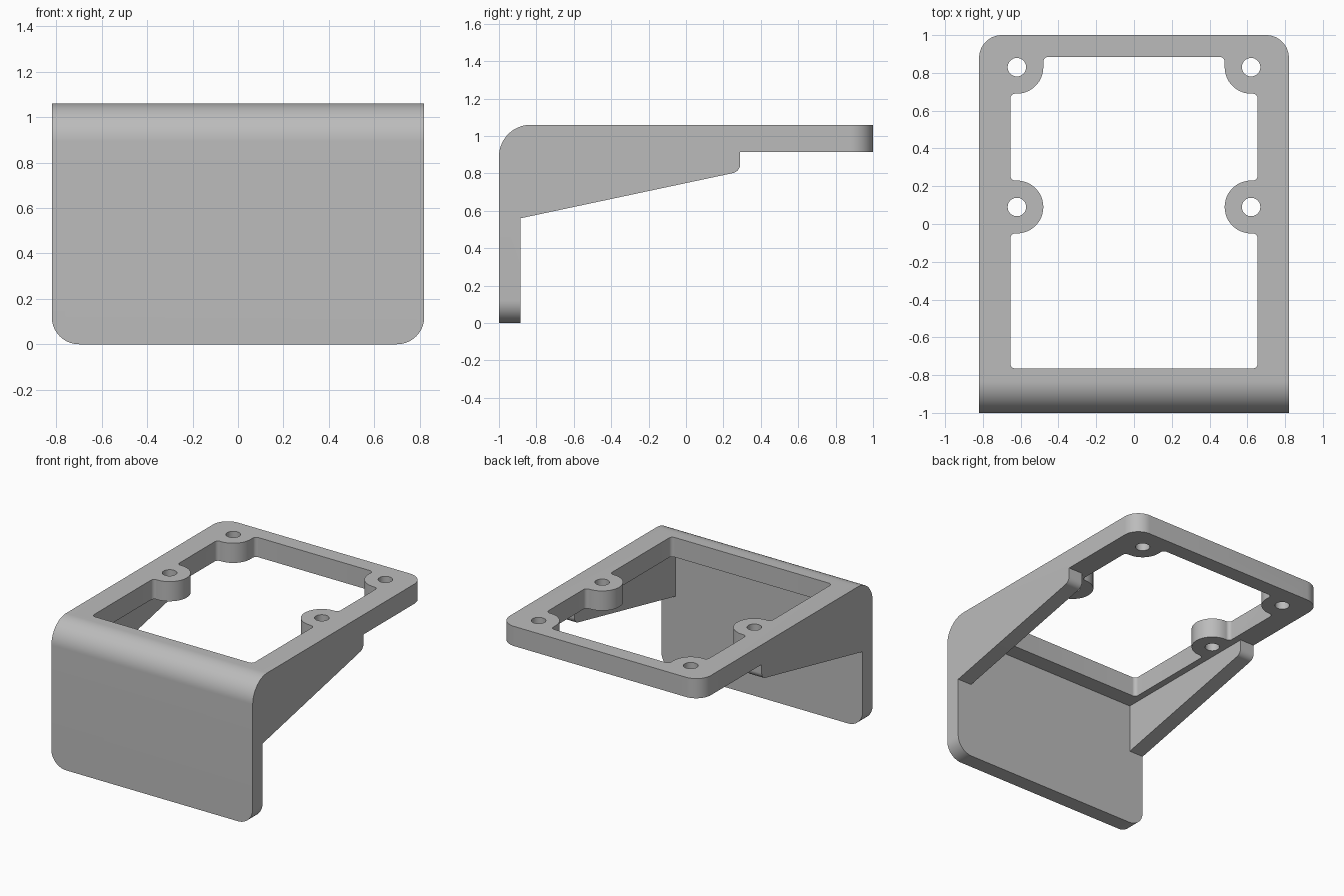
import bpy
import bmesh
import math
from mathutils import Vector

if "Cube" in bpy.data.objects:
    bpy.data.objects.remove(bpy.data.objects["Cube"], do_unlink=True)

WIDTH, HEIGHT = 0.82, 1.06      # half width, full height
PLATE_BACK = -0.885             # inner face of the front plate
FRAME_BOTTOM = 0.915            # underside of the top frame
RIB_INNER = 0.705               # inner face of the side ribs
CORNER = 0.12
BOSS_X, BOSS_YS, BOSS_R, HOLE_R = 0.62, (0.09, 0.83), 0.14, 0.049


def rounded(corners, steps=12):
    """Fillet each (a, b, radius) corner of a closed polygon."""
    pts = []
    for i, (a, b, r) in enumerate(corners):
        p = Vector((a, b))
        u = (Vector(corners[i - 1][:2]) - p).normalized()
        v = (Vector(corners[(i + 1) % len(corners)][:2]) - p).normalized()
        new = [p]
        if r:
            half = u.angle(v) / 2
            centre = p + (u + v).normalized() * (r / math.sin(half))
            start = p + u * (r / math.tan(half)) - centre
            end = p + v * (r / math.tan(half)) - centre
            sweep = start.angle(end)
            new = [centre + (start * math.sin(sweep * (1 - k / steps))
                             + end * math.sin(sweep * k / steps)) / math.sin(sweep)
                   for k in range(steps + 1)]
        pts += [q for q in new if not pts or (q - pts[-1]).length > 1e-4]
    return pts


def prism(name, pts, low, high, axis):
    """Extrude a closed profile along x (points are y, z) or z (points are x, y)."""
    bm = bmesh.new()
    place = (lambda q: (low, q.x, q.y)) if axis == "x" else (lambda q: (q.x, q.y, low))
    face = bm.faces.new([bm.verts.new(place(q)) for q in pts])
    moved = bmesh.ops.extrude_face_region(bm, geom=[face])["geom"]
    shift = Vector((high - low, 0, 0)) if axis == "x" else Vector((0, 0, high - low))
    bmesh.ops.translate(bm, vec=shift, verts=[g for g in moved if isinstance(g, bmesh.types.BMVert)])
    bmesh.ops.recalc_face_normals(bm, faces=bm.faces)
    mesh = bpy.data.meshes.new(name)
    bm.to_mesh(mesh)
    bm.free()
    obj = bpy.data.objects.new(name, mesh)
    bpy.context.collection.objects.link(obj)
    return obj


def cut(target, cutter):
    cutter.hide_render = True
    mod = target.modifiers.new("cut", "BOOLEAN")
    mod.operation, mod.solver, mod.object = "DIFFERENCE", "EXACT", cutter
    bpy.ops.object.modifier_apply(modifier=mod.name)
    bpy.data.objects.remove(cutter, do_unlink=True)


# Side silhouette: front plate, curved bend, top frame and sloping ribs
side = rounded([
    (-1, 0, 0), (PLATE_BACK, 0, 0), (PLATE_BACK, 0.56, 0), (0.29, 0.81, 0.05),
    (0.29, FRAME_BOTTOM, 0), (1, FRAME_BOTTOM, 0), (1, HEIGHT, 0), (-1, HEIGHT, 0.17)], 20)
bracket = prism("bracket", side, -WIDTH, WIDTH, "x")
bpy.context.view_layer.objects.active = bracket
bracket.select_set(True)

# Rounded back corners of the frame and lower corners of the plate
bm = bmesh.new()
bm.from_mesh(bracket.data)
ends = []
for e in bm.edges:
    a, b = (v.co for v in e.verts)
    same_side = abs(a.x - b.x) < 1e-4
    if same_side and (min(a.y, b.y) > 0.99 or max(a.z, b.z) < 0.01):
        ends.append(e)
bmesh.ops.bevel(bm, geom=ends, offset=CORNER, segments=14, profile=0.5, affect="EDGES")
bm.to_mesh(bracket.data)
bm.free()

# Space between the ribs
space = [Vector(p) for p in ((PLATE_BACK, -0.2), (1.2, -0.2), (1.2, FRAME_BOTTOM), (PLATE_BACK, FRAME_BOTTOM))]
cut(bracket, prism("rib_space", space, -RIB_INNER, RIB_INNER, "x"))

# Frame opening, wrapped around the four screw bosses
EDGE, FRONT, BACK, FILLET = 0.655, -0.765, 0.885, 0.027
tip = BOSS_X - BOSS_R
mid, rear = BOSS_YS
half = [(EDGE, FRONT, FILLET),
        (EDGE, mid - BOSS_R, FILLET), (tip, mid - BOSS_R, BOSS_R),
        (tip, mid + BOSS_R, BOSS_R), (EDGE, mid + BOSS_R, FILLET),
        (EDGE, rear - BOSS_R, FILLET), (tip, rear - BOSS_R, BOSS_R), (tip, BACK, FILLET)]
outline = half + [(-x, y, r) for x, y, r in reversed(half)]
cut(bracket, prism("opening", rounded(outline), 0.85, 1.2, "z"))

# Screw holes
for sx in (-1, 1):
    for y in BOSS_YS:
        ring = [Vector((sx * BOSS_X + HOLE_R * math.cos(t), y + HOLE_R * math.sin(t)))
                for t in (math.tau * k / 32 for k in range(32))]
        cut(bracket, prism("screw_hole", ring, 0.85, 1.2, "z"))

# Plain grey finish
grey = bpy.data.materials.new("plain_grey")
grey.use_nodes = True
colour = (0.5, 0.5, 0.5, 1)
grey.diffuse_color = colour
grey.node_tree.nodes["Principled BSDF"].inputs["Base Color"].default_value = colour
bracket.data.materials.clear()
bracket.data.materials.append(grey)
bpy.ops.object.shade_smooth_by_angle(angle=math.radians(30))
